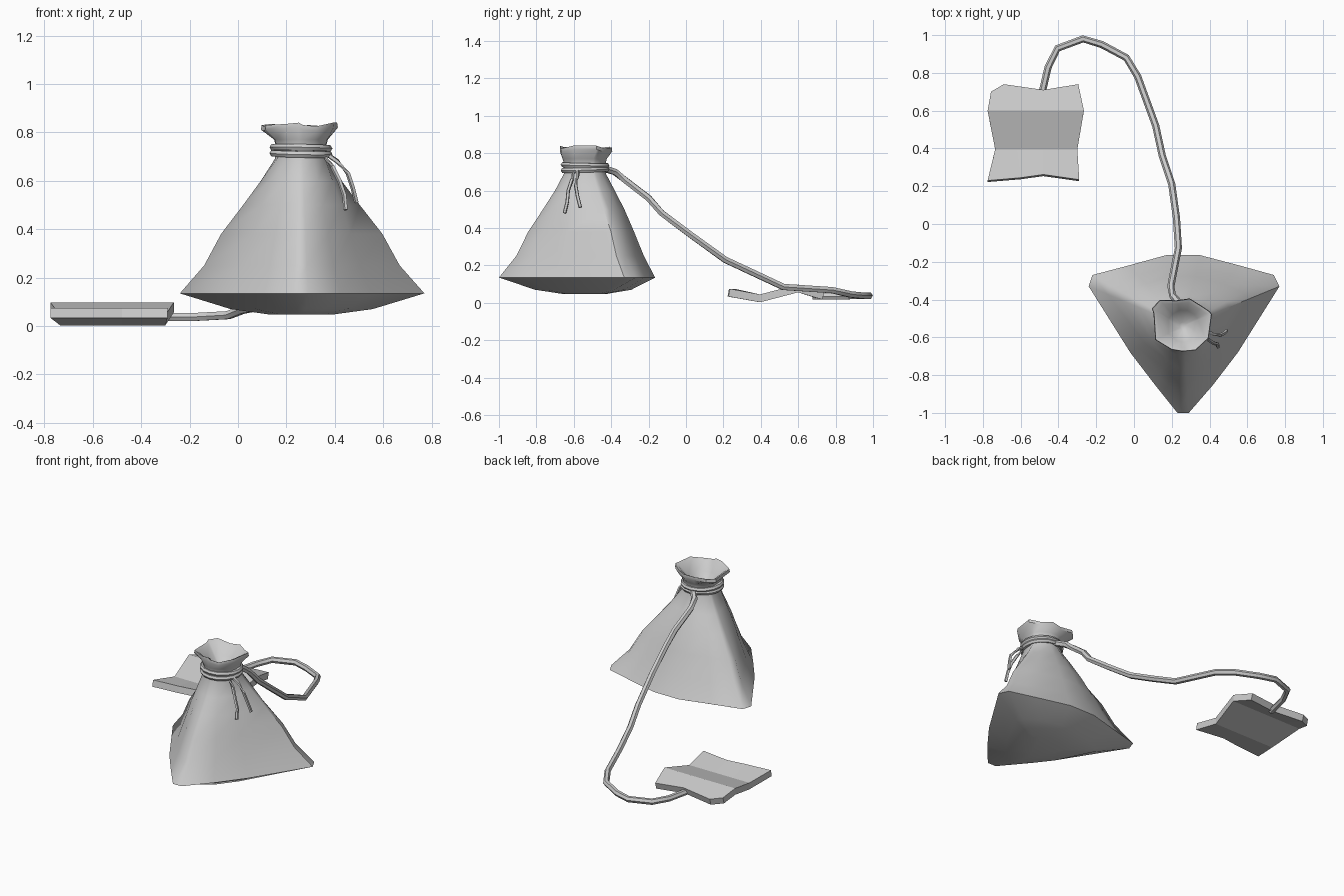
import bpy, math
from mathutils import Vector


def make(name, verts, faces, angle=None):
    me = bpy.data.meshes.new(name)
    me.from_pydata([tuple(v) for v in verts], [], faces)
    me.update()
    ob = bpy.data.objects.new(name, me)
    bpy.context.collection.objects.link(ob)
    bpy.ops.object.select_all(action='DESELECT')
    ob.select_set(True)
    bpy.context.view_layer.objects.active = ob
    if angle:
        bpy.ops.object.shade_smooth_by_angle(angle=math.radians(angle))
    return ob


def loft(rings, closed_ends=True):
    n = len(rings[0])
    verts = [p for r in rings for p in r]
    faces = [(k * n + i, k * n + (i + 1) % n, (k + 1) * n + (i + 1) % n, (k + 1) * n + i)
             for k in range(len(rings) - 1) for i in range(n)]
    if closed_ends:
        faces += [tuple(range(n))[::-1], tuple(range(len(verts) - n, len(verts)))]
    return verts, faces


def tube(name, pts, radius, sides=6):
    pts = [Vector(p) for p in pts]
    rings = []
    for i, p in enumerate(pts):
        t = (pts[min(i + 1, len(pts) - 1)] - pts[max(i - 1, 0)]).normalized()
        ref = Vector((0, 0, 1)) if abs(t.z) < 0.8 else Vector((0, 1, 0))
        a = ref.cross(t).normalized()
        b = t.cross(a)
        rings.append([p + radius * (a * math.cos(u) + b * math.sin(u))
                      for u in (2 * math.pi * k / sides for k in range(sides))])
    return make(name, *loft(rings), 50)


# Pouch: base outline (counter-clockwise), 'c' = corner, 'm' = bulging side
cx, cy = 0.26, -0.54
base = [(0.77, -0.33, 'c'), (0.74, -0.27, 'c'), (0.56, -0.22, 'm'), (0.35, -0.165, 'm'),
        (0.17, -0.165, 'm'), (-0.03, -0.22, 'm'), (-0.22, -0.27, 'c'), (-0.24, -0.33, 'c'),
        (-0.02, -0.68, 'm'), (0.11, -0.85, 'm'), (0.23, -1.0, 'c'), (0.29, -1.0, 'c'),
        (0.42, -0.85, 'm'), (0.55, -0.68, 'm')]


def ring(z, c, m, r=0.0, blend=0.0):
    out = []
    for x, y, kind in base:
        s = c if kind == 'c' else m
        d = Vector((x - cx, y - cy))
        p = d * s
        p = p.lerp(d.normalized() * r, blend)
        out.append((cx + p.x, cy + p.y, z))
    return out


# Ruffled rim, by angle from the neck centre
rim_r = [0.165, 0.16, 0.145, 0.15, 0.14, 0.185, 0.19, 0.17, 0.165, 0.14, 0.135, 0.135, 0.145, 0.15]
rim_z = [0.84, 0.835, 0.825, 0.83, 0.825, 0.835, 0.83, 0.825, 0.83, 0.835, 0.84, 0.83, 0.825, 0.84]


def rim(scale, dz):
    out = []
    for (x, y, _), r, z in zip(base, rim_r, rim_z):
        d = Vector((x - cx, y - cy)).normalized() * r * scale
        out.append((cx + d.x, cy + d.y, z + dz))
    return out


rings = [ring(0.047, 0.25, 0.3), ring(0.07, 0.58, 0.66), ring(0.135, 1, 1),
         ring(0.25, 0.80, 0.84), ring(0.38, 0.66, 0.70),
         ring(0.5, 0.49, 0.56, 0.22, 0.15), ring(0.6, 0.35, 0.43, 0.16, 0.35),
         ring(0.69, 0.23, 0.3, 0.115, 0.8), ring(0.74, 0.22, 0.3, 0.112, 1),
         ring(0.77, 0.22, 0.3, 0.12, 1), rim(1, -0.02), rim(0.98, 0),
         rim(0.86, -0.008), ring(0.765, 0.2, 0.2, 0.085, 1), ring(0.71, 0.1, 0.1, 0.02, 1)]
make("pouch", *loft(rings), 45)

# Neck ties
for i, z in enumerate((0.712, 0.736)):
    bpy.ops.mesh.primitive_torus_add(major_radius=0.115, minor_radius=0.015, major_segments=16,
                                     minor_segments=6, location=(cx, cy, z),
                                     rotation=(0.03 - 0.05 * i, 0.02, 0))
    tie = bpy.context.object
    tie.name = "neck_tie_%d" % (i + 1)
    bpy.ops.object.shade_smooth_by_angle(angle=math.radians(50))

# Long string to the tag
tube("long_string", [
    (0.25, -0.43, 0.715), (0.205, -0.38, 0.70), (0.195, -0.33, 0.66), (0.22, -0.2, 0.56),
    (0.235, -0.13, 0.48), (0.225, 0.03, 0.36), (0.2, 0.21, 0.23), (0.15, 0.36, 0.16),
    (0.115, 0.52, 0.085), (0.02, 0.78, 0.068), (-0.04, 0.88, 0.045), (-0.17, 0.95, 0.038),
    (-0.27, 0.98, 0.038), (-0.405, 0.93, 0.038), (-0.455, 0.83, 0.034), (-0.49, 0.68, 0.035)], 0.019)

# Loose string ends
tube("loose_end_1", [(0.35, -0.6, 0.71), (0.39, -0.61, 0.66), (0.42, -0.63, 0.60),
                     (0.44, -0.635, 0.54), (0.445, -0.65, 0.48)], 0.01, 5)
tube("loose_end_2", [(0.36, -0.58, 0.715), (0.41, -0.58, 0.68), (0.455, -0.59, 0.63),
                     (0.475, -0.58, 0.57), (0.49, -0.565, 0.51)], 0.01, 5)

# Wavy tag
top = [(-0.775, 0.23, 0.075), (-0.6, 0.245, 0.075), (-0.48, 0.262, 0.075), (-0.29, 0.235, 0.075),
       (-0.735, 0.395, 0.045), (-0.62, 0.395, 0.045), (-0.48, 0.395, 0.045), (-0.3, 0.395, 0.045),
       (-0.775, 0.6, 0.098), (-0.66, 0.6, 0.098), (-0.48, 0.6, 0.098), (-0.265, 0.6, 0.098),
       (-0.757, 0.7, 0.07), (-0.69, 0.74, 0.058), (-0.48, 0.71, 0.065), (-0.295, 0.74, 0.058)]
faces = [(r * 4 + c, r * 4 + c + 1, r * 4 + c + 5, r * 4 + c + 4) for r in range(3) for c in range(3)]
tag = make("tag", top, faces)
sol = tag.modifiers.new("thickness", 'SOLIDIFY')
sol.thickness = 0.042
sol.offset = -1
